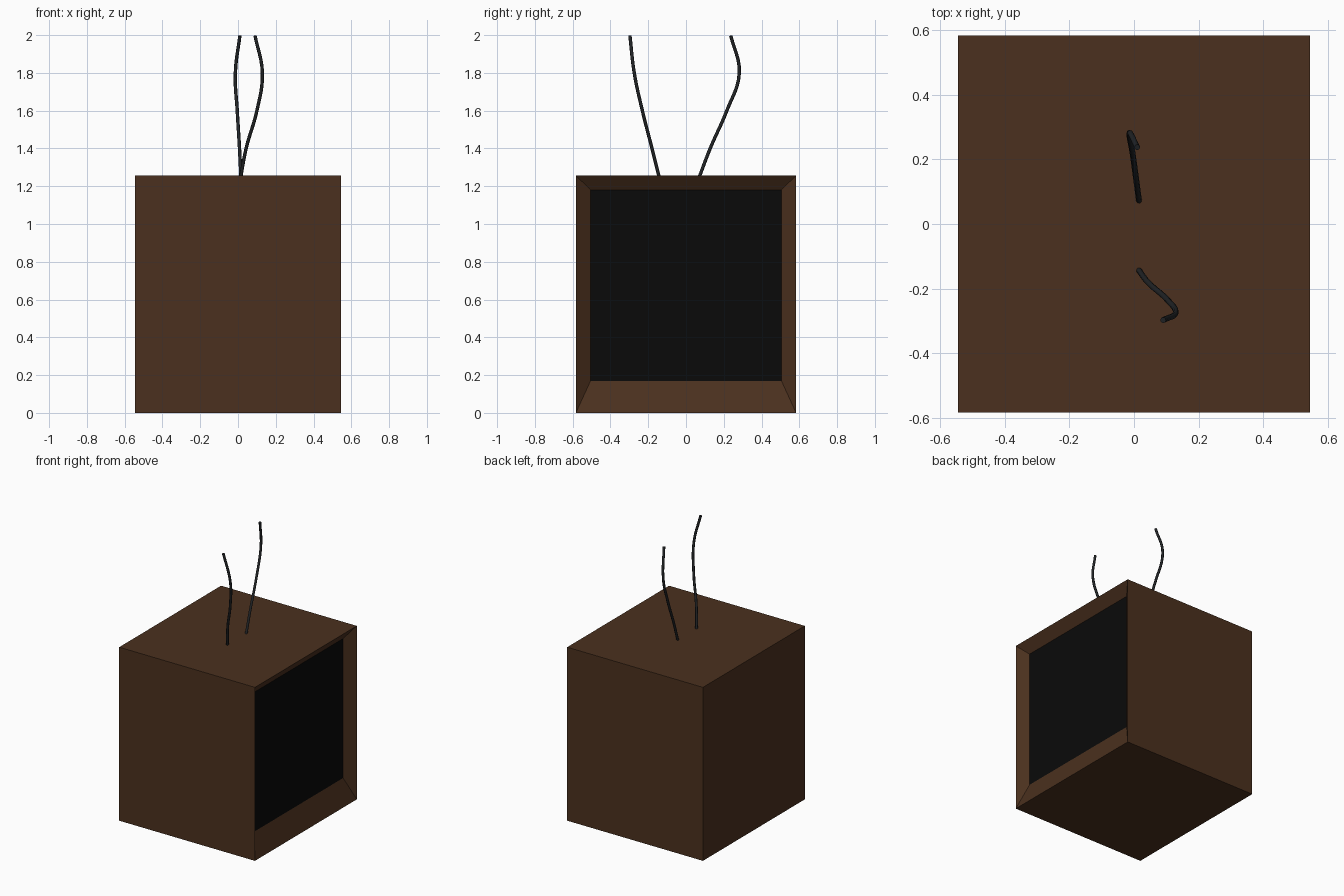
import bpy, bmesh
from mathutils import Vector

if "Cube" in bpy.data.objects:
    bpy.data.objects.remove(bpy.data.objects["Cube"])


def material(name, rgb):
    m = bpy.data.materials.new(name)
    m.diffuse_color = (*rgb, 1)
    m.use_nodes = True
    m.node_tree.nodes["Principled BSDF"].inputs["Base Color"].default_value = m.diffuse_color
    return m


brown = material("brown casing", (0.07, 0.03, 0.013))
black = material("black", (0.003, 0.003, 0.003))
wire = material("dark wire", (0.015, 0.017, 0.019))

# Cabinet: a box whose right face is inset into a sloped frame around the screen
bm = bmesh.new()
bmesh.ops.create_cube(bm, size=1)
for v in bm.verts:
    v.co = Vector((v.co.x * 1.088, v.co.y * 1.166, (v.co.z + 0.5) * 1.257))
bm.normal_update()
screen = max(bm.faces, key=lambda f: f.normal.x)
bmesh.ops.inset_region(bm, faces=[screen], thickness=0.078)
for v in screen.verts:
    v.co.x = 0.489
    v.co.z = 0.17 if v.co.z < 0.6 else 1.18
    v.co.y = 0.505 if v.co.y > 0 else -0.505
screen.material_index = 1
mesh = bpy.data.meshes.new("cabinet")
bm.to_mesh(mesh)
bm.free()
mesh.materials.append(brown)
mesh.materials.append(black)
bpy.context.collection.objects.link(bpy.data.objects.new("cabinet", mesh))


# Antennae: thin bent wires rising from the top
def antenna(name, points):
    curve = bpy.data.curves.new(name, 'CURVE')
    curve.dimensions = '3D'
    curve.bevel_depth = 0.009
    curve.bevel_resolution = 2
    curve.resolution_u = 6
    curve.use_fill_caps = True
    spline = curve.splines.new('BEZIER')
    spline.bezier_points.add(len(points) - 1)
    for bp, co in zip(spline.bezier_points, points):
        bp.co = co
        bp.handle_left_type = bp.handle_right_type = 'AUTO'
    curve.materials.append(wire)
    bpy.context.collection.objects.link(bpy.data.objects.new(name, curve))


antenna("front_antenna", [(0.013, -0.14, 1.24), (0.043, -0.18, 1.4), (0.10, -0.231, 1.6),
                          (0.129, -0.274, 1.8), (0.09, -0.297, 1.997)])
antenna("back_antenna", [(0.016, 0.067, 1.24), (0.008, 0.128, 1.4), (-0.004, 0.216, 1.6),
                         (-0.014, 0.282, 1.8), (0.01, 0.237, 1.997)])
